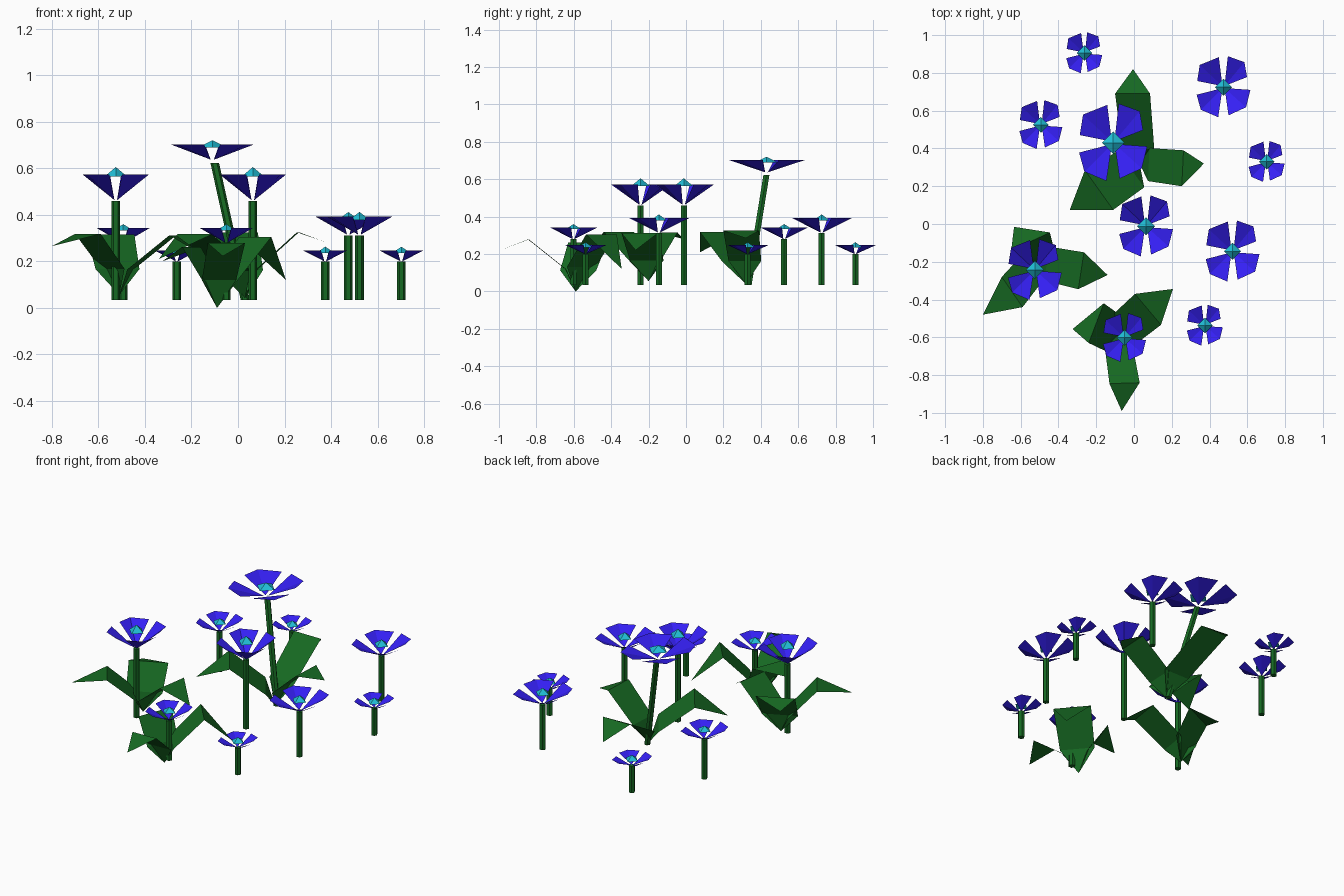
import bpy
from math import cos, sin, radians, tau
from mathutils import Vector

if "Cube" in bpy.data.objects:
    bpy.data.objects.remove(bpy.data.objects["Cube"])


def material(name, rgb):
    m = bpy.data.materials.new(name)
    m.diffuse_color = (*rgb, 1)
    m.use_nodes = True
    m.node_tree.nodes["Principled BSDF"].inputs["Base Color"].default_value = m.diffuse_color
    return m


GREEN = material("leaf_green", (0.008, 0.14, 0.016))
BLUE = material("petal_blue", (0.035, 0.014, 0.9))
CYAN = material("centre_cyan", (0.015, 0.52, 0.68))


def build(name, verts, faces, mat):
    me = bpy.data.meshes.new(name)
    me.from_pydata([tuple(v) for v in verts], [], faces)
    me.materials.append(mat)
    ob = bpy.data.objects.new(name, me)
    bpy.context.collection.objects.link(ob)
    return ob


# Six-sided stem between two points, with horizontal end caps
def stem(name, bottom, top, r=0.0185, n=6):
    verts = [Vector(c) + Vector((r * cos(tau * i / n), r * sin(tau * i / n), 0))
             for c in (bottom, top) for i in range(n)]
    faces = [(i, (i + 1) % n, n + (i + 1) % n, n + i) for i in range(n)]
    faces += [tuple(reversed(range(n))), tuple(range(n, 2 * n))]
    build(name, verts, faces, GREEN)


# Rim points of the four petals: (angle, radius), three per petal
PETALS = [
    [(23, 0.135), (50, 0.172), (82, 0.165)],
    [(99, 0.160), (137, 0.172), (167, 0.143)],
    [(196, 0.148), (225, 0.170), (260, 0.162)],
    [(280, 0.152), (318, 0.160), (354, 0.143)],
]


def petals(name, x, y, z_low, z_rim, scale):
    verts, faces = [], []
    for rim in PETALS:
        k = len(verts)
        a = radians(rim[1][0])
        verts.append((x + 0.008 * scale * cos(a), y + 0.008 * scale * sin(a), z_low))
        for ang, r in rim:
            a = radians(ang)
            verts.append((x + r * scale * cos(a), y + r * scale * sin(a), z_rim))
        faces += [(k, k + 1, k + 2), (k, k + 2, k + 3)]
    build(name, verts, faces, BLUE)


# Four-sided pyramid in the middle of the bloom
def centre(name, x, y, z0, z1, r):
    verts = [(x + r, y, z0), (x, y + r, z0), (x - r, y, z0), (x, y - r, z0), (x, y, z1)]
    faces = [(i, (i + 1) % 4, 4) for i in range(4)] + [(3, 2, 1, 0)]
    build(name, verts, faces, CYAN)


# Bloom kinds: stem top, petal bottom, rim, scale, centre base, centre top, centre radius
KINDS = {
    "small": (0.20, 0.20, 0.247, 0.67, 0.235, 0.263, 0.041),
    "medium": (0.28, 0.28, 0.343, 0.80, 0.333, 0.36, 0.042),
    "wide": (0.312, 0.315, 0.393, 1.0, 0.378, 0.412, 0.045),
    "tall": (0.46, 0.463, 0.573, 1.0, 0.565, 0.605, 0.048),
    "leaning": (0.623, 0.637, 0.703, 1.27, 0.69, 0.72, 0.06),
}
# Kind, bloom position, shift of the stem foot
FLOWERS = [
    ("small", -0.263, 0.905, 0, 0),
    ("small", 0.702, 0.33, 0, 0),
    ("small", 0.375, -0.537, 0, 0),
    ("medium", -0.493, 0.525, 0, 0),
    ("medium", -0.05, -0.602, 0, 0),
    ("wide", 0.474, 0.725, 0, 0),
    ("wide", 0.522, -0.145, 0, 0),
    ("tall", 0.064, -0.012, 0, 0),
    ("tall", -0.525, -0.243, 0, 0),
    ("leaning", -0.11, 0.43, 0.14, -0.095),
]
for i, (kind, x, y, dx, dy) in enumerate(FLOWERS, 1):
    z_stem, z_low, z_rim, s, c0, c1, cr = KINDS[kind]
    top_x = x + (0.01 if dx else 0)
    stem(f"stem_{i}", (x + dx, y + dy, 0.035), (top_x, y, z_stem))
    petals(f"petals_{i}", x, y, z_low, z_rim, s)
    centre(f"flower_centre_{i}", x, y, c0, c1, cr)


# Leaf: pointed foot, wide middle, crest, then a drooping tip
def leaf(name, foot, left, right, z_crest, tip):
    foot, tip = Vector(foot), Vector(tip)
    a, b = Vector((*left, z_crest)), Vector((*right, z_crest))
    mid = foot.lerp((a + b) / 2, 0.21)
    mid.z = foot.z + 0.43 * (z_crest - foot.z)
    half = (b - a) * 0.46
    verts = [foot, mid - half, mid + half, a, b, tip]
    build(name, verts, [(0, 2, 1), (1, 2, 4), (1, 4, 3), (3, 4, 5)], GREEN)


# Three clumps: foot, then leaves as crest edge points, crest height, tip
CLUMPS = {
    "back": ((0.03, 0.32, 0.04), [
        ((-0.10, 0.69), (0.085, 0.69), 0.325, (-0.005, 0.82, 0.24)),
        ((0.262, 0.39), (0.253, 0.20), 0.325, (0.37, 0.32, 0.285)),
        ((-0.11, 0.075), (-0.26, 0.285), 0.317, (-0.34, 0.075, 0.21)),
    ]),
    "left": ((-0.51, -0.20, 0.055), [
        ((-0.59, -0.44), (-0.70, -0.28), 0.318, (-0.80, -0.48, 0.265)),
        ((-0.265, -0.15), (-0.295, -0.345), 0.312, (-0.14, -0.27, 0.22)),
        ((-0.65, -0.14), (-0.445, -0.045), 0.315, (-0.635, -0.015, 0.28)),
    ]),
    "front": ((-0.09, -0.59, 0.0), [
        ((0.03, -0.84), (-0.13, -0.845), 0.278, (-0.065, -0.99, 0.222)),
        ((0.005, -0.37), (0.143, -0.534), 0.305, (0.206, -0.344, 0.12)),
        ((-0.24, -0.63), (-0.16, -0.42), 0.262, (-0.325, -0.556, 0.20)),
    ]),
}
for clump, (foot, leaves) in CLUMPS.items():
    for i, data in enumerate(leaves, 1):
        leaf(f"{clump}_leaf_{i}", foot, *data)
